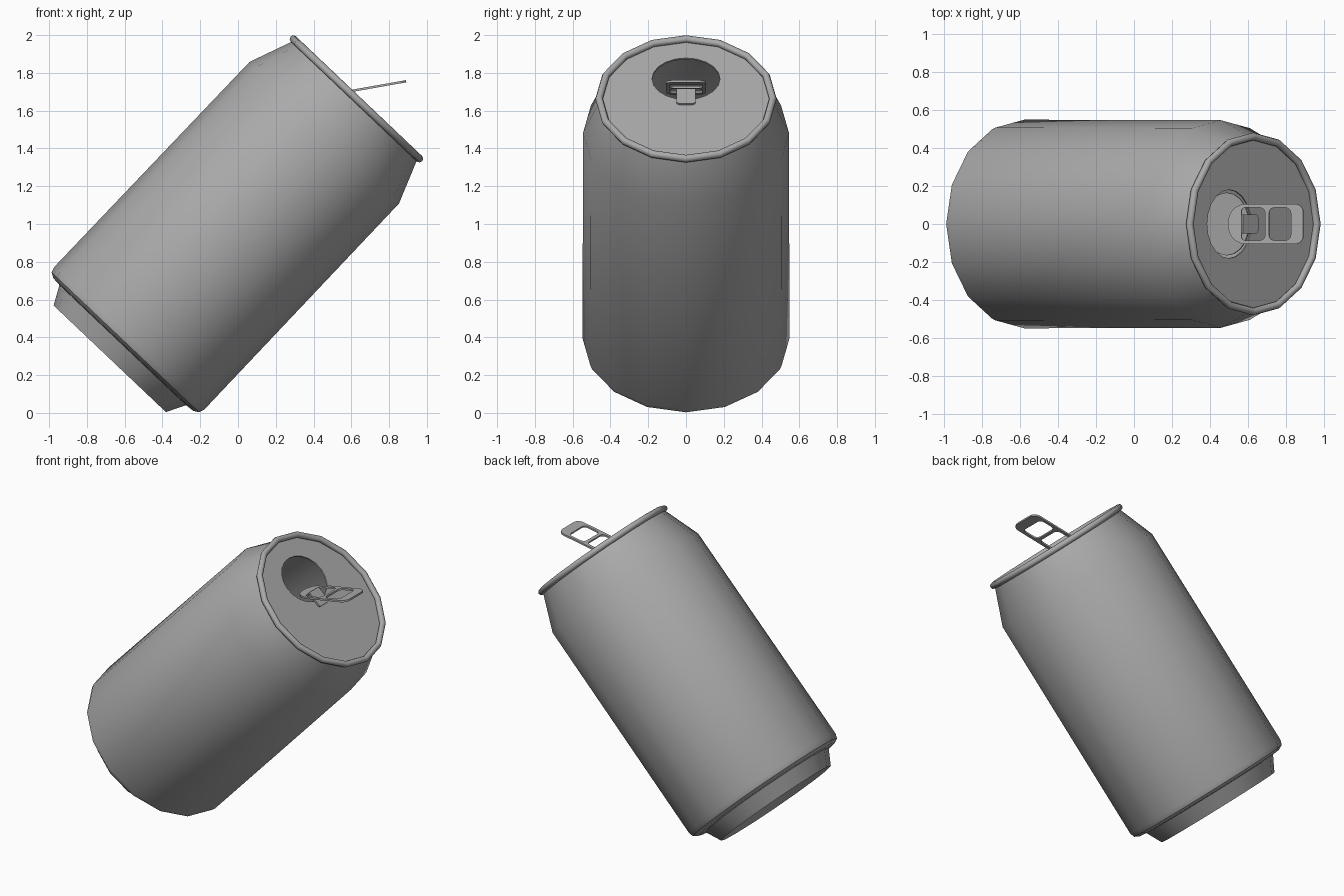
import bpy, bmesh, math
from mathutils import Matrix, Vector

if "Cube" in bpy.data.objects:
    bpy.data.objects.remove(bpy.data.objects["Cube"], do_unlink=True)

SIDES = 16
LID_Z = 1.622

# Leaning can frame: local z runs up the can axis, local x down the lid
CAN = Matrix.Translation((-0.5, 0, 0.475)) @ Matrix.Rotation(math.radians(43.5), 4, "Y")

metal = bpy.data.materials.new("grey metal")
GREY = (0.4, 0.4, 0.4, 1)
metal.diffuse_color = GREY
metal.use_nodes = True
metal.node_tree.nodes["Principled BSDF"].inputs["Base Color"].default_value = GREY


def finish(name, mesh, matrix, angle=35):
    obj = bpy.data.objects.new(name, mesh)
    bpy.context.scene.collection.objects.link(obj)
    mesh.materials.clear()
    mesh.materials.append(metal)
    obj.matrix_world = matrix
    bpy.ops.object.select_all(action="DESELECT")
    obj.select_set(True)
    bpy.context.view_layer.objects.active = obj
    bpy.ops.object.shade_smooth_by_angle(angle=math.radians(angle))
    return obj


def lathe(name, profile, closed=False, angle=35):
    """Turn (radius, height) points around the can axis."""
    bm = bmesh.new()
    verts = [bm.verts.new((r, 0, z)) for r, z in profile]
    pairs = list(zip(verts, verts[1:]))
    if closed:
        pairs.append((verts[-1], verts[0]))
    edges = [bm.edges.new(p) for p in pairs]
    bmesh.ops.spin(bm, geom=verts + edges, cent=(0, 0, 0), axis=(0, 0, 1),
                   angle=math.tau, steps=SIDES, use_duplicate=False)
    bmesh.ops.remove_doubles(bm, verts=bm.verts, dist=0.0005)
    bmesh.ops.recalc_face_normals(bm, faces=bm.faces)
    mesh = bpy.data.meshes.new(name)
    bm.to_mesh(mesh)
    bm.free()
    return finish(name, mesh, CAN, angle)


def ellipse(cx, rx, ry, count):
    return [(cx + rx * math.cos(i * math.tau / count),
             ry * math.sin(i * math.tau / count)) for i in range(count)]


def rounded(x0, x1, half, r_start, r_end, steps=5):
    """Rectangle from x0 to x1 with its own corner radius at each end."""
    pts = []
    corners = [(x1, 1, r_end, 0), (x0, 1, r_start, 90),
               (x0, -1, r_start, 180), (x1, -1, r_end, 270)]
    for x, side, r, start in corners:
        cx = x - r if x == x1 else x + r
        cy = side * (half - r)
        for i in range(steps + 1):
            a = math.radians(start + 90 * i / steps)
            pts.append((cx + r * math.cos(a), cy + r * math.sin(a)))
    return pts


def plate(name, loops, thickness, matrix):
    """Flat sheet: the first loop is the outline, the others are holes."""
    curve = bpy.data.curves.new(name, "CURVE")
    curve.dimensions = "2D"
    curve.fill_mode = "BOTH"
    curve.extrude = thickness / 2
    for loop in loops:
        spline = curve.splines.new("POLY")
        spline.points.add(len(loop) - 1)
        for point, (x, y) in zip(spline.points, loop):
            point.co = (x, y, 0, 1)
        spline.use_cyclic_u = True
    temp = bpy.data.objects.new(name + " outline", curve)
    bpy.context.scene.collection.objects.link(temp)
    bpy.context.view_layer.update()
    mesh = bpy.data.meshes.new_from_object(
        temp.evaluated_get(bpy.context.evaluated_depsgraph_get()))
    bpy.data.objects.remove(temp, do_unlink=True)
    bm = bmesh.new()
    bm.from_mesh(mesh)
    bmesh.ops.remove_doubles(bm, verts=bm.verts, dist=0.0001)
    bmesh.ops.recalc_face_normals(bm, faces=bm.faces)
    bm.to_mesh(mesh)
    bm.free()
    mesh.name = name
    return finish(name, mesh, matrix, 30)


# Can wall with tapered shoulder, base step, foot and domed underside
lathe("can_body", [(0.455, 1.625), (0.545, 1.39), (0.548, -0.11), (0.538, -0.14),
                   (0.51, -0.156), (0.462, -0.16), (0.41, -0.26), (0.375, -0.25),
                   (0.22, -0.19), (0, -0.165)])

# Rolled rim
tube = [(0.46 + 0.02 * math.cos(a), 1.637 + 0.02 * math.sin(a))
        for a in (i * math.tau / 8 for i in range(8))]
lathe("rim", tube, closed=True, angle=60)

# Lid with drinking hole
plate("lid", [ellipse(0, 0.455, 0.455, SIDES), ellipse(-0.165, 0.16, 0.18, 20)],
      0.01, CAN @ Matrix.Translation((0, 0, LID_Z)))

# Opened flap hanging inside the hole
plate("hole_flap", [ellipse(0.15, 0.15, 0.165, 20)], 0.008,
      CAN @ Matrix.Translation((-0.015, 0, LID_Z)) @ Matrix.Rotation(math.radians(98), 4, "Y"))

# Pull tab with finger hole and tongue slot
plate("pull_tab", [rounded(0, 0.401, 0.106, 0.095, 0.045),
                   rounded(0.218, 0.335, 0.086, 0.03, 0.03),
                   rounded(0.072, 0.198, 0.086, 0.02, 0.03)], 0.012,
      Matrix.Translation((0.495, 0, 1.686)) @ Matrix.Rotation(math.radians(-10), 4, "Y"))

# Tongue fixing the tab to the lid
plate("tab_tongue", [rounded(-0.075, 0.035, 0.05, 0.005, 0.015)], 0.012,
      CAN @ Matrix.Translation((0, 0, LID_Z + 0.01)))
